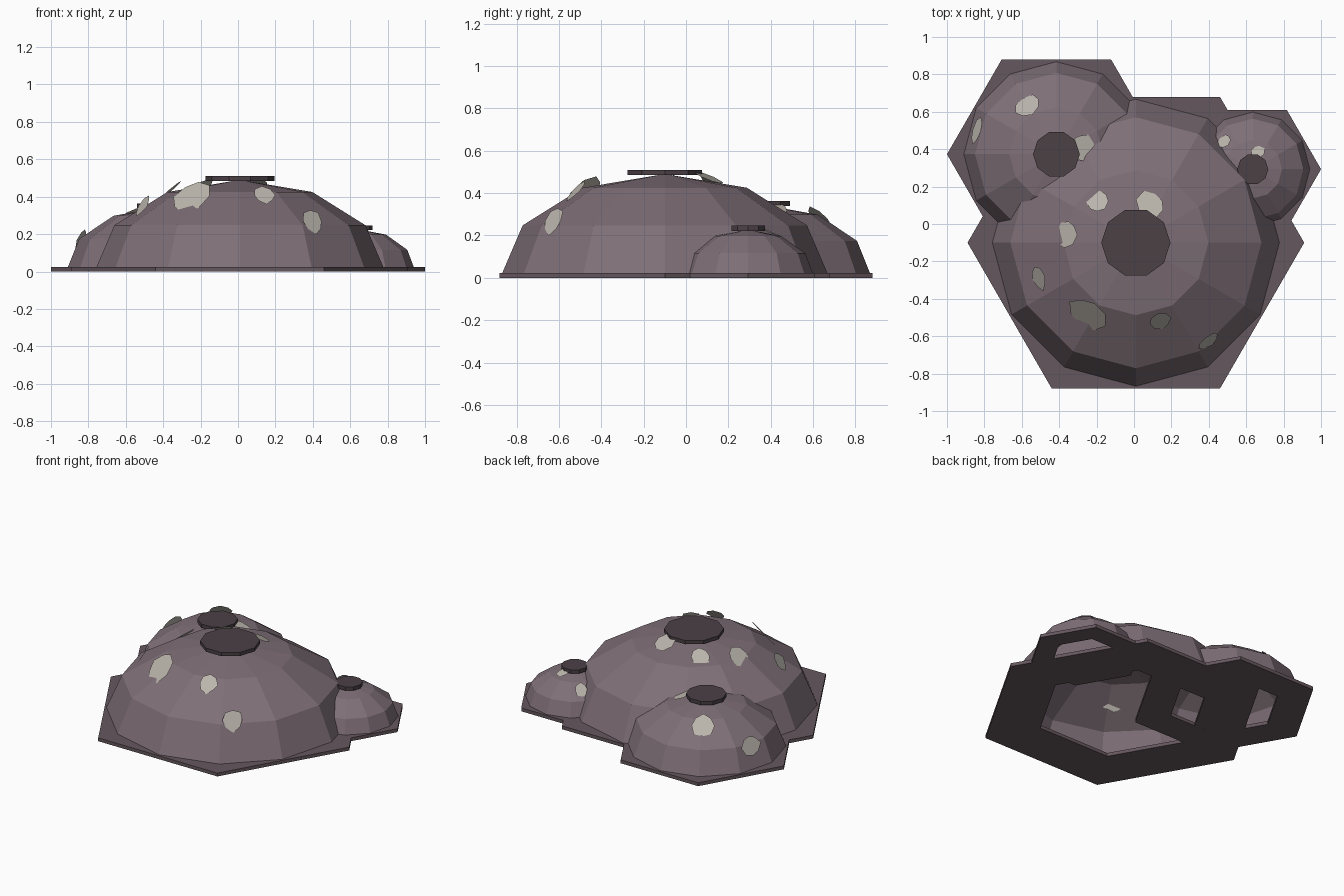
import bpy, bmesh, math, random
from mathutils import Vector

if "Cube" in bpy.data.objects:
    bpy.data.objects.remove(bpy.data.objects["Cube"])

random.seed(4)

def material(name, rgb):
    m = bpy.data.materials.new(name)
    m.diffuse_color = (*rgb, 1)
    m.use_nodes = True
    m.node_tree.nodes["Principled BSDF"].inputs["Base Color"].default_value = m.diffuse_color
    return m

SHELL = material("shell", (0.21, 0.16, 0.185))
RIM = material("rim", (0.13, 0.095, 0.11))
DARK = material("dark_cap", (0.07, 0.052, 0.06))
PALE = material("pale_patch", (0.5, 0.47, 0.42))

def finish(name, bm, mat, loc):
    me = bpy.data.meshes.new(name)
    bm.normal_update()
    bm.to_mesh(me)
    bm.free()
    me.materials.append(mat)
    ob = bpy.data.objects.new(name, me)
    ob.location = loc
    bpy.context.collection.objects.link(ob)
    return ob

def circle(bm, r, z, n):
    return [bm.verts.new((r * math.cos(2 * math.pi * i / n),
                          r * math.sin(2 * math.pi * i / n), z)) for i in range(n)]

def bridge(bm, a, b):
    n = len(a)
    for i in range(n):
        j = (i + 1) % n
        bm.faces.new((a[i], a[j], b[j], b[i]))

# open half-ellipsoid, 12 sides and 3 bands
def dome(name, x, y, r, h):
    bm = bmesh.new()
    rings = [circle(bm, r * math.cos(math.radians(t)), h * math.sin(math.radians(t)), 12)
             for t in (0, 30, 60)]
    for a, b in zip(rings, rings[1:]):
        bridge(bm, a, b)
    top = bm.verts.new((0, 0, h))
    for i in range(12):
        bm.faces.new((rings[-1][i], rings[-1][(i + 1) % 12], top))
    finish(name, bm, SHELL, (x, y, 0.005))

# flat hexagonal ring under each dome
def rim(name, x, y, r):
    bm = bmesh.new()
    loops = [circle(bm, rr, z, 6) for rr, z in
             ((r, 0), (r, 0.023), (r * 0.6, 0.023), (r * 0.6, 0))]
    for i in range(4):
        bridge(bm, loops[i], loops[(i + 1) % 4])
    finish(name, bm, RIM, (x, y, 0))

# ten-sided cap at the summit
def cap(name, x, y, z, r):
    bm = bmesh.new()
    a, b = circle(bm, r, 0, 10), circle(bm, r, 0.025, 10)
    bridge(bm, a, b)
    bm.faces.new(a[::-1])
    bm.faces.new(b)
    finish(name, bm, DARK, (x, y, z))

# irregular flat patch facing outward from the dome centre
def patch(name, c, px, py, size, r, h):
    d = Vector((px - c[0], py - c[1], 0))
    d.z = h * math.sqrt(max(0.02, 1 - (d.x ** 2 + d.y ** 2) / r ** 2)) + 0.01
    bm = bmesh.new()
    verts = circle(bm, size, 0, 8)
    for v in verts:
        v.co *= random.uniform(0.78, 1.08)
    bm.faces.new(verts)
    ob = finish(name, bm, PALE, Vector((c[0], c[1], 0)) + d)
    ob.rotation_euler = d.to_track_quat('Z', 'Y').to_euler()

# name, centre, rim radius, dome radius, height, cap radius, patches (x, y, size)
MOUNDS = [
    ("large", (0.01, -0.10), 0.90, 0.775, 0.485, 0.185,
     [(-0.19, 0.12, 0.07), (0.09, 0.10, 0.085), (-0.36, -0.05, 0.075), (-0.51, -0.29, 0.07),
      (-0.25, -0.48, 0.11), (0.14, -0.52, 0.067), (0.40, -0.625, 0.072)]),
    ("medium", (-0.415, 0.373), 0.585, 0.502, 0.338, 0.125,
     [(-0.57, 0.63, 0.08), (-0.84, 0.50, 0.075), (-0.28, 0.41, 0.075)]),
    ("small", (0.635, 0.293), 0.365, 0.312, 0.222, 0.083,
     [(0.48, 0.44, 0.045), (0.66, 0.385, 0.042)]),
]

for name, c, rr, r, h, cr, patches in MOUNDS:
    rim(name + "_rim", *c, rr)
    dome(name + "_dome", *c, r, h)
    cap(name + "_cap", *c, h, cr)
    for i, (px, py, s) in enumerate(patches):
        patch(f"{name}_patch_{i + 1}", c, px, py, s, r, h)
